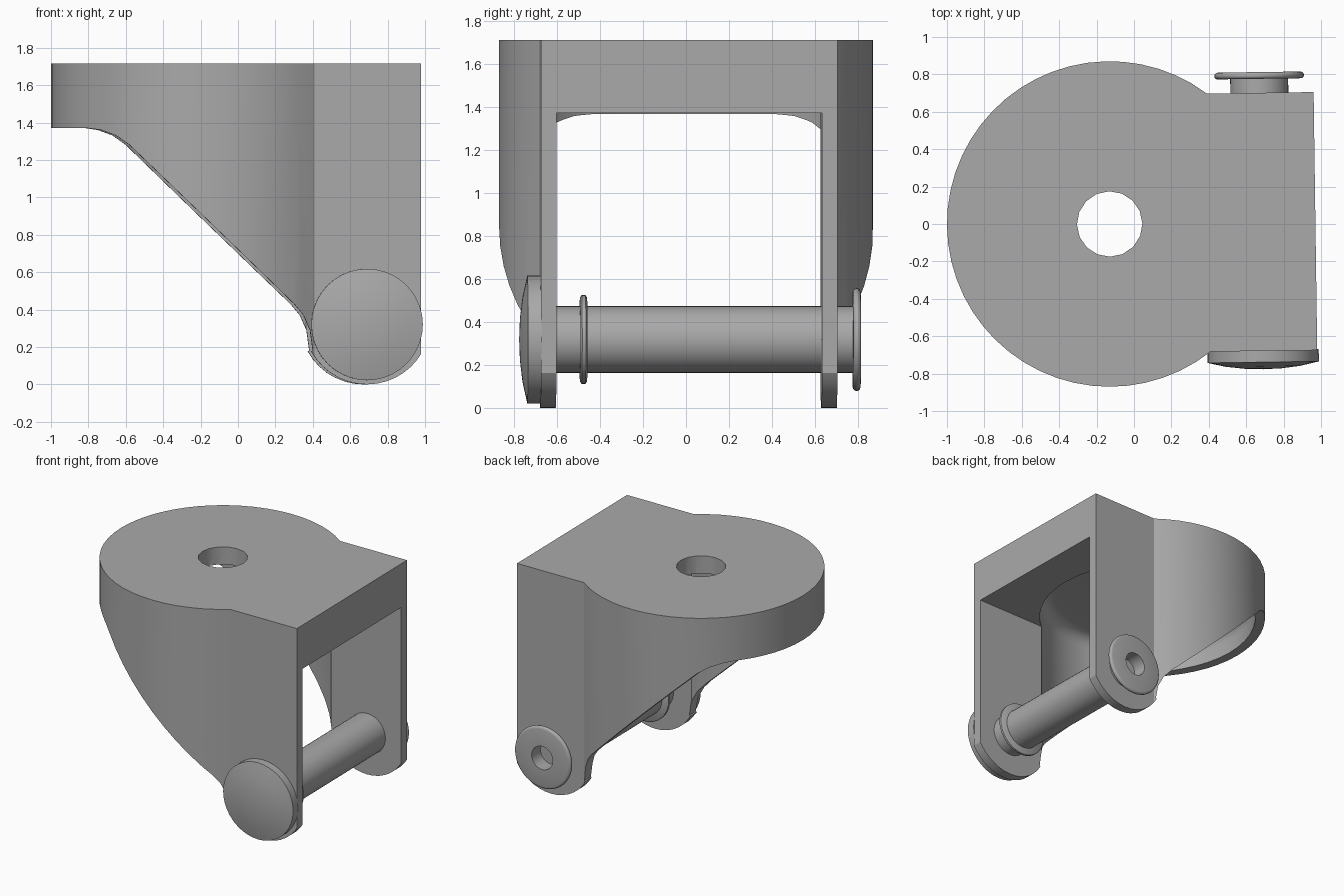
import bpy, bmesh
from math import sin, cos, pi, radians, asin
from mathutils import Matrix

if "Cube" in bpy.data.objects:
    bpy.data.objects.remove(bpy.data.objects["Cube"])

metal = bpy.data.materials.new("grey_metal")
metal.use_nodes = True
GREY = (0.4, 0.4, 0.4, 1)
metal.diffuse_color = GREY
metal.node_tree.nodes["Principled BSDF"].inputs["Base Color"].default_value = GREY

# Local frame: origin on the swivel axis, pin along y
PLACE = Matrix.Translation((-0.13, 0, 0)) @ Matrix.Rotation(radians(0.8), 4, "Z")
R, HALF, END, TOP, ROOF = 0.87, 0.69, 1.10, 1.715, 1.375
WALL, PIN_X, PIN_Z = 0.072, 0.81, 0.32


def make(name, bm):
    bmesh.ops.recalc_face_normals(bm, faces=bm.faces)
    mesh = bpy.data.meshes.new(name)
    bm.to_mesh(mesh)
    bm.free()
    obj = bpy.data.objects.new(name, mesh)
    bpy.context.collection.objects.link(obj)
    mesh.materials.append(metal)
    return obj


def prism(name, points, offset):
    """Extrude a closed outline of 3D points."""
    bm = bmesh.new()
    face = bm.faces.new([bm.verts.new(p) for p in points])
    out = bmesh.ops.extrude_face_region(bm, geom=[face])
    verts = [v for v in out["geom"] if isinstance(v, bmesh.types.BMVert)]
    bmesh.ops.translate(bm, verts=verts, vec=offset)
    return make(name, bm)


def lathe(name, profile, steps, axis, centre=(0, 0, 0)):
    """Spin (radius, height) pairs, starting and ending on the axis."""
    bm = bmesh.new()
    verts = [bm.verts.new((r, 0, h)) for r, h in profile]
    edges = [bm.edges.new(pair) for pair in zip(verts, verts[1:])]
    bmesh.ops.spin(bm, geom=verts + edges, cent=(0, 0, 0), axis=(0, 0, 1),
                   angle=2 * pi, steps=steps, use_duplicate=False)
    bmesh.ops.remove_doubles(bm, verts=bm.verts, dist=0.0005)
    if axis == "Y":
        bm.transform(Matrix.Rotation(-pi / 2, 4, "X"))
    bm.transform(Matrix.Translation(centre))
    return make(name, bm)


def arc(cx, cy, r, a0, a1, n):
    return [(cx + r * cos(a0 + (a1 - a0) * i / n),
             cy + r * sin(a0 + (a1 - a0) * i / n)) for i in range(n + 1)]


def combine(target, cutter, operation):
    mod = target.modifiers.new("cut", "BOOLEAN")
    mod.operation, mod.solver, mod.object = operation, "EXACT", cutter
    bpy.context.view_layer.objects.active = target
    bpy.ops.object.modifier_apply(modifier=mod.name)
    bpy.data.objects.remove(cutter)


def finish(obj, angle):
    obj.matrix_world = PLACE
    bpy.ops.object.select_all(action="DESELECT")
    obj.select_set(True)
    bpy.context.view_layer.objects.active = obj
    bpy.ops.object.shade_smooth_by_angle(angle=radians(angle))


# Bracket: round head with a straight fork
start = asin(HALF / R)
plan = arc(0, 0, R, start, 2 * pi - start, 40) + [(END, -HALF), (END, HALF)]
bracket = prism("fork_bracket", [(x, y, 0) for x, y in plan], (0, 0, TOP))

# Side profile: sloping skirt and rounded leg ends
side = [(-1, 1.37), (-0.68, 1.37), (-0.61, 1.36), (-0.53, 1.33), (-0.46, 1.28),
        (0.42, 0.43), (0.47, 0.37), (0.505, 0.29), (0.52, 0.18)]
side += arc(PIN_X, 0.34, 0.34, pi + 0.5, 2 * pi - 0.5, 14)
side += [(1.2, 0.18), (1.2, 2), (-1, 2)]
combine(bracket, prism("side_cutter", [(x, -1, z) for x, z in side], (0, 2, 0)), "INTERSECT")

# Hollow: gap between the legs, then the round pocket under the top
gap = HALF - WALL
combine(bracket, prism("gap_cutter", [(0, -gap, -1), (2, -gap, -1), (2, gap, -1), (0, gap, -1)],
                       (0, 0, ROOF + 1)), "DIFFERENCE")
pocket = [(0, -1), (R - WALL, -1)] + arc(R - WALL - 0.1, 1.48, 0.1, 0, pi / 2, 5) + [(0, 1.58)]
combine(bracket, lathe("pocket_cutter", pocket, 48, "Z"), "DIFFERENCE")
combine(bracket, lathe("hole_cutter", [(0, 1), (0.175, 1), (0.175, 2), (0, 2)], 16, "Z"), "DIFFERENCE")
finish(bracket, 25)

# Pin: domed head, shaft, flared end with a blind bore
dome = [(0, -0.788), (0.1, -0.784), (0.2, -0.772), (0.298, -0.75)]
shaft = [(0.298, -0.685), (0.155, -0.685), (0.155, 0.765)]
flare = [(0.225, 0.765)] + arc(0.222, 0.783, 0.018, -pi / 3, pi / 2, 5)
bore = [(0.09, 0.801), (0.09, 0.5), (0, 0.5)]
finish(lathe("hinge_pin", dome + shaft + flare + bore, 40, "Y", (PIN_X, 0, PIN_Z)), 35)

# Collar on the shaft
collar = [(0, -0.505), (0.195, -0.505), (0.207, -0.497), (0.207, -0.48), (0.195, -0.472), (0, -0.472)]
finish(lathe("pin_collar", collar, 40, "Y", (PIN_X, 0, PIN_Z)), 35)
